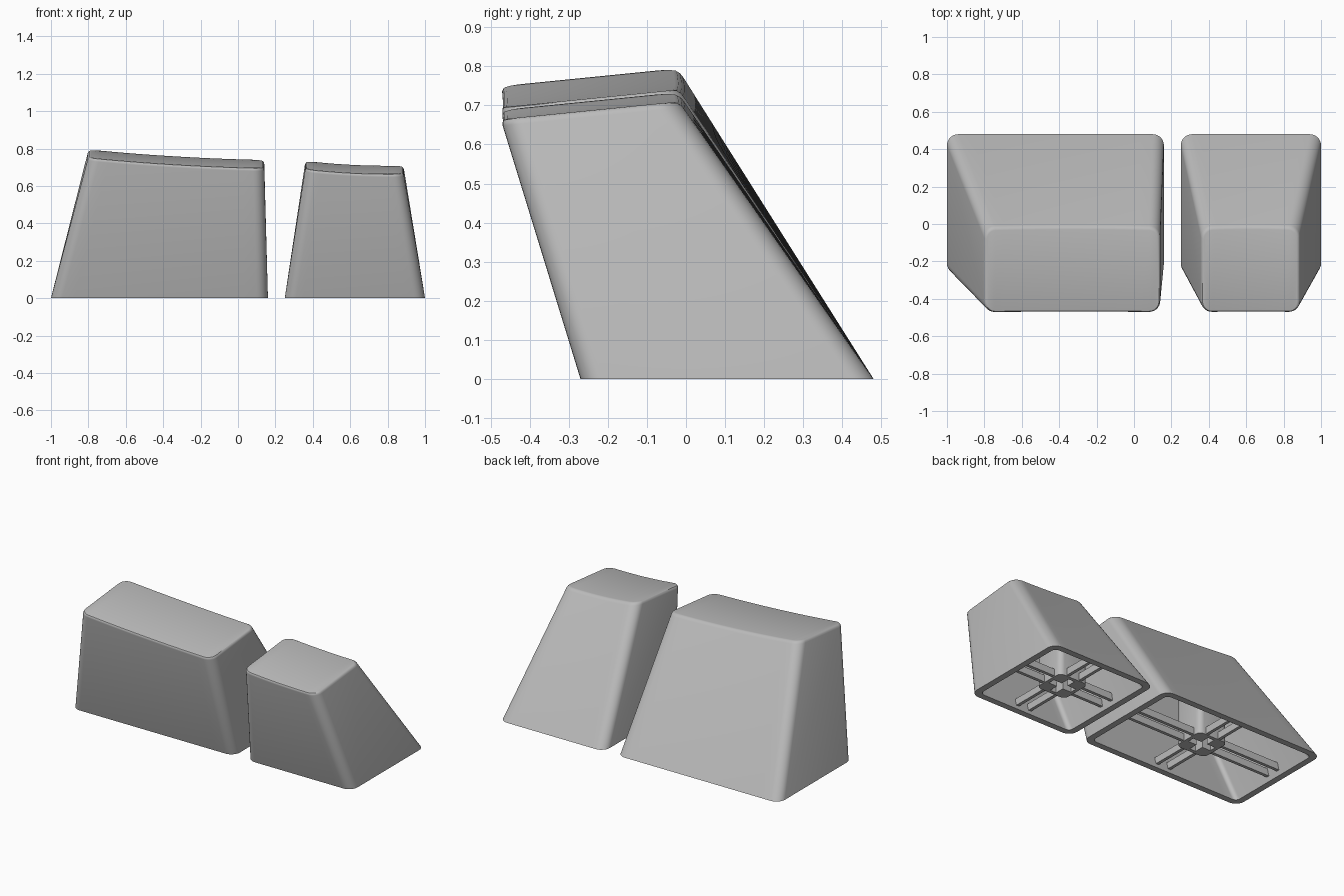
import bpy, bmesh, math
from mathutils import Vector

if "Cube" in bpy.data.objects:
    bpy.data.objects.remove(bpy.data.objects["Cube"], do_unlink=True)

# One grey plastic for everything
plastic = bpy.data.materials.new("grey_plastic")
plastic.use_nodes = True
GREY = (0.5, 0.5, 0.5, 1)
plastic.diffuse_color = GREY
plastic.node_tree.nodes["Principled BSDF"].inputs["Base Color"].default_value = GREY

BASE_Y = (-0.27, 0.48)
TOP_Y = (-0.475, -0.02)
Y_TILT = 0.1          # rise of the top towards the back
DISH = 0.009          # depth of the finger dish
CENTRE_Y = sum(BASE_Y) / 2


def finish(name, bm, smooth=True):
    bmesh.ops.recalc_face_normals(bm, faces=bm.faces)
    mesh = bpy.data.meshes.new(name)
    bm.to_mesh(mesh)
    bm.free()
    mesh.materials.append(plastic)
    obj = bpy.data.objects.new(name, mesh)
    bpy.context.collection.objects.link(obj)
    if smooth:
        bpy.ops.object.select_all(action="DESELECT")
        obj.select_set(True)
        bpy.context.view_layer.objects.active = obj
        bpy.ops.object.shade_smooth_by_angle(angle=math.radians(35))
    return obj


def outline(xs, ys, inset, radius, seg=7, cuts=16):
    """Rounded rectangle: front half left to right, then its mirror back again."""
    x0, x1, y0, y1 = xs[0] + inset, xs[1] - inset, ys[0] + inset, ys[1] - inset
    arc = [math.pi / 2 * i / seg for i in range(seg + 1)]
    front = [(x0 + radius * (1 - math.cos(a)), y0 + radius * (1 - math.sin(a))) for a in arc]
    right = [(x0 + x1 - x, y) for x, y in reversed(front)]
    span = right[0][0] - front[-1][0]
    mid = [(front[-1][0] + span * i / cuts, y0) for i in range(1, cuts)]
    front = front + mid + right
    return front + [(x, y0 + y1 - y) for x, y in reversed(front)]


def cap_shell(name, base_x, top_x, z_left, z_right):
    bm = bmesh.new()
    mid_x, half = sum(top_x) / 2, (top_x[1] - top_x[0]) / 2

    def base_ring(inset, radius):
        return [bm.verts.new((x, y, 0)) for x, y in outline(base_x, BASE_Y, inset, radius)]

    def top_ring(inset, radius, drop, base_inset):
        """Points slide down the sloping walls by the dish depth plus the drop."""
        ring = []
        for a, b in zip(outline(base_x, BASE_Y, base_inset, radius),
                        outline(top_x, TOP_Y, inset, radius)):
            u = (b[0] - mid_x) / half
            z = z_left + (z_right - z_left) * (u + 1) / 2 + (b[1] - TOP_Y[1]) * Y_TILT
            t = 1 - (DISH * (1 - u * u) + drop) / z
            ring.append(bm.verts.new(Vector((*a, 0)).lerp(Vector((*b, z)), t)))
        return ring

    def bridge(r, s):
        n = len(r)
        for i in range(n):
            j = (i + 1) % n
            bm.faces.new((r[i], r[j], s[j], s[i]))

    def lid(r):
        n = len(r)
        for i in range(n // 2 - 1):
            bm.faces.new((r[i], r[i + 1], r[n - 2 - i], r[n - 1 - i]))

    # Ceiling, inner wall, rim, outer wall, rounded lip, dished top
    rings = [top_ring(0.045, 0.03, 0.07, 0.04), base_ring(0.04, 0.03), base_ring(0, 0.06)]
    for inset, drop in ((0, 0.016), (0.002, 0.008), (0.007, 0.002), (0.015, 0)):
        rings.append(top_ring(inset, 0.06 - inset, drop, 0))
    for r, s in zip(rings, rings[1:]):
        bridge(r, s)
    lid(rings[0])
    lid(rings[-1])
    return finish(name, bm)


def prism(name, points, bottom, top, smooth=True):
    bm = bmesh.new()
    low = [bm.verts.new((x, y, bottom)) for x, y in points]
    high = [bm.verts.new((x, y, top(y))) for x, y in points]
    n = len(points)
    for i in range(n):
        j = (i + 1) % n
        bm.faces.new((low[i], low[j], high[j], high[i]))
    bm.faces.new(low)
    bm.faces.new(high)
    return finish(name, bm, smooth)


def stem(name, cx):
    """Square post with a cross socket, cut off under the sloping back wall."""
    cy, h = CENTRE_Y, 0.105
    post = prism(name, outline((cx - h, cx + h), (cy - h, cy + h), 0, 0.035, 4, 2),
                 0.025, lambda y: (0.48 - y) / 0.7 - 0.05)
    w, l = 0.022, 0.082
    arm = [(w, -l), (w, -w), (l, -w)]
    cross = []
    for k in range(4):
        c, s = round(math.cos(k * math.pi / 2)), round(math.sin(k * math.pi / 2))
        cross += [(cx + x * c - y * s, cy + x * s + y * c) for x, y in arm]
    cutter = prism(name + "_cutter", cross, -0.05, lambda y: 0.2, False)
    cutter.hide_render = True
    mod = post.modifiers.new("socket", "BOOLEAN")
    mod.operation, mod.object, mod.solver = "DIFFERENCE", cutter, "EXACT"
    bpy.ops.object.select_all(action="DESELECT")
    bpy.context.view_layer.objects.active = post
    post.select_set(True)
    bpy.ops.object.modifier_apply(modifier=mod.name)
    bpy.data.objects.remove(cutter, do_unlink=True)


def ribs(name, base_x, cx):
    """Pairs of thin bars from the stem to each wall."""
    cy, t, reach = CENTRE_Y, 0.01, 0.09
    for side in (-1, 1):
        off = side * 0.045
        x_end = base_x[0] + 0.03 if side < 0 else base_x[1] - 0.03
        y_end = BASE_Y[0] + 0.02 if side < 0 else BASE_Y[1] - 0.07
        for o in (-0.045, 0.045):
            xa, xb = sorted((cx + side * reach, x_end))
            ya, yb = sorted((cy + side * reach, y_end))
            for tag, box in (("long", (xa, xb, cy + o - t, cy + o + t)),
                             ("cross", (cx + o - t, cx + o + t, ya, yb))):
                x0, x1, y0, y1 = box
                prism(name + "_" + tag, [(x0, y0), (x1, y0), (x1, y1), (x0, y1)],
                      0.03, lambda y: 0.075, False)


# Wide and narrow key caps
for label, base_x, top_x, z_left, z_right in (
        ("wide", (-1.0, 0.16), (-0.80, 0.14), 0.796, 0.74),
        ("narrow", (0.25, 1.0), (0.36, 0.885), 0.735, 0.71)):
    centre = sum(base_x) / 2
    cap_shell(label + "_key_cap", base_x, top_x, z_left, z_right)
    stem(label + "_stem", centre)
    ribs(label + "_rib", base_x, centre)
